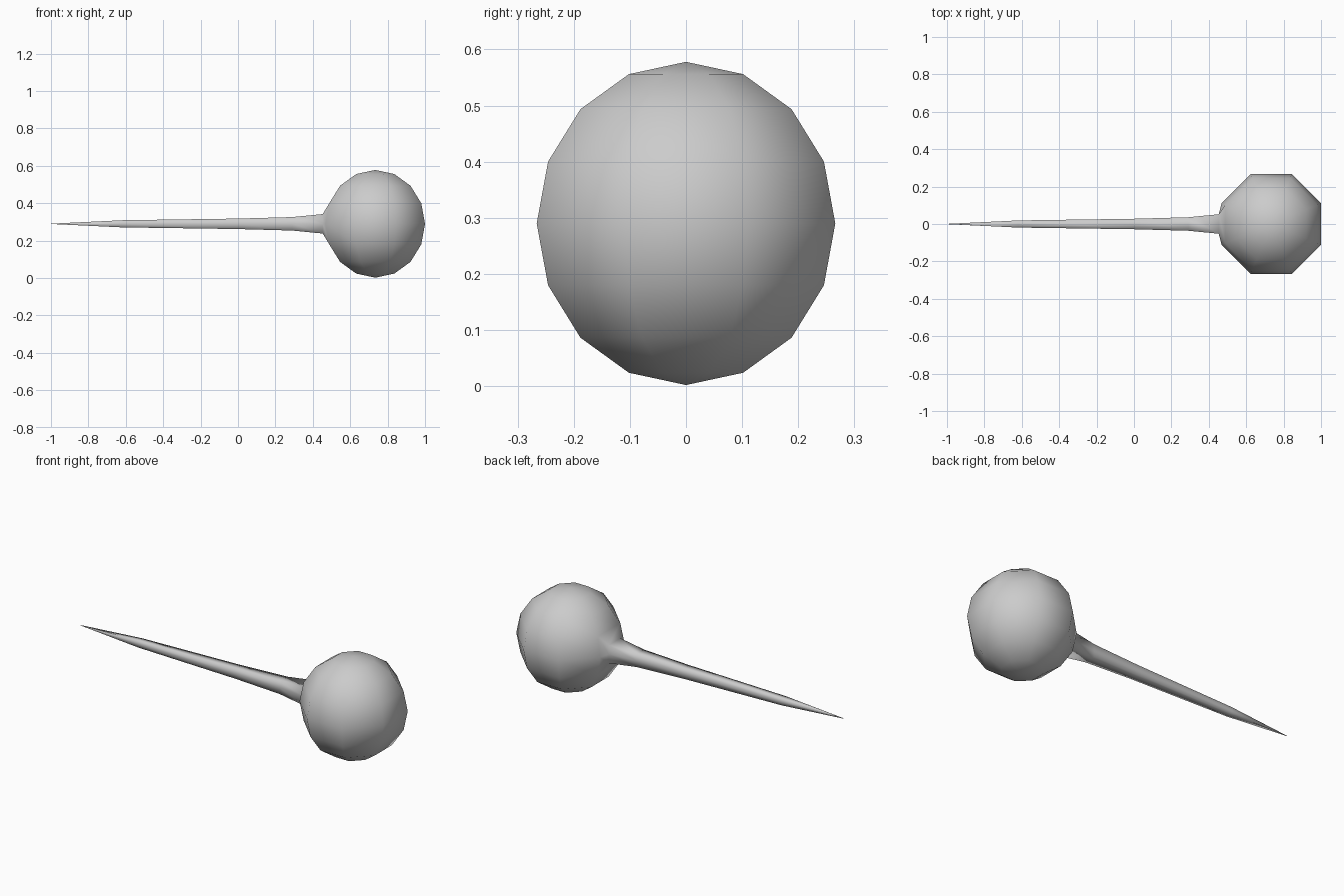
import bpy, bmesh, math
from mathutils import Matrix, Vector

if "Cube" in bpy.data.objects:
    bpy.data.objects.remove(bpy.data.objects["Cube"])

R = 0.288
CX, CZ = 1 - R * math.cos(math.pi / 8), 0.29
bm = bmesh.new()

# Low-poly ball: 8 segments, flat side facing the spike
bmesh.ops.create_uvsphere(bm, u_segments=8, v_segments=8, radius=R,
                          matrix=Matrix.Translation((CX, 0, CZ)) @ Matrix.Rotation(math.pi / 8, 4, 'Z'))

# The two faces on the -x side become the root of the spike
root = [f for f in bm.faces if (f.calc_center_median() - Vector((CX, 0, CZ))).x < -0.25 and abs(f.calc_center_median().z - CZ) < 0.08
        and abs(f.calc_center_median().y) < 0.02]

# Extrude the root outward through the profile (x, half width)
faces = root
for x, half in [(0.453, 0.052), (0.29, 0.036), (0.0, 0.028), (-0.62, 0.019), (-1.0, 0.0008)]:
    res = bmesh.ops.extrude_face_region(bm, geom=faces)
    bmesh.ops.delete(bm, geom=faces, context='FACES')
    faces = [g for g in res['geom'] if isinstance(g, bmesh.types.BMFace)]
    for v in {v for f in faces for v in f.verts}:
        sign = lambda a: 0 if abs(a) < 1e-5 else math.copysign(1, a)
        v.co = (x, sign(v.co.y) * half, CZ + sign(v.co.z - CZ) * half)

bmesh.ops.recalc_face_normals(bm, faces=bm.faces)
for f in bm.faces:
    f.smooth = True

mesh = bpy.data.meshes.new("ball_with_spike")
bm.to_mesh(mesh)
bm.free()
obj = bpy.data.objects.new("ball_with_spike", mesh)
bpy.context.collection.objects.link(obj)
